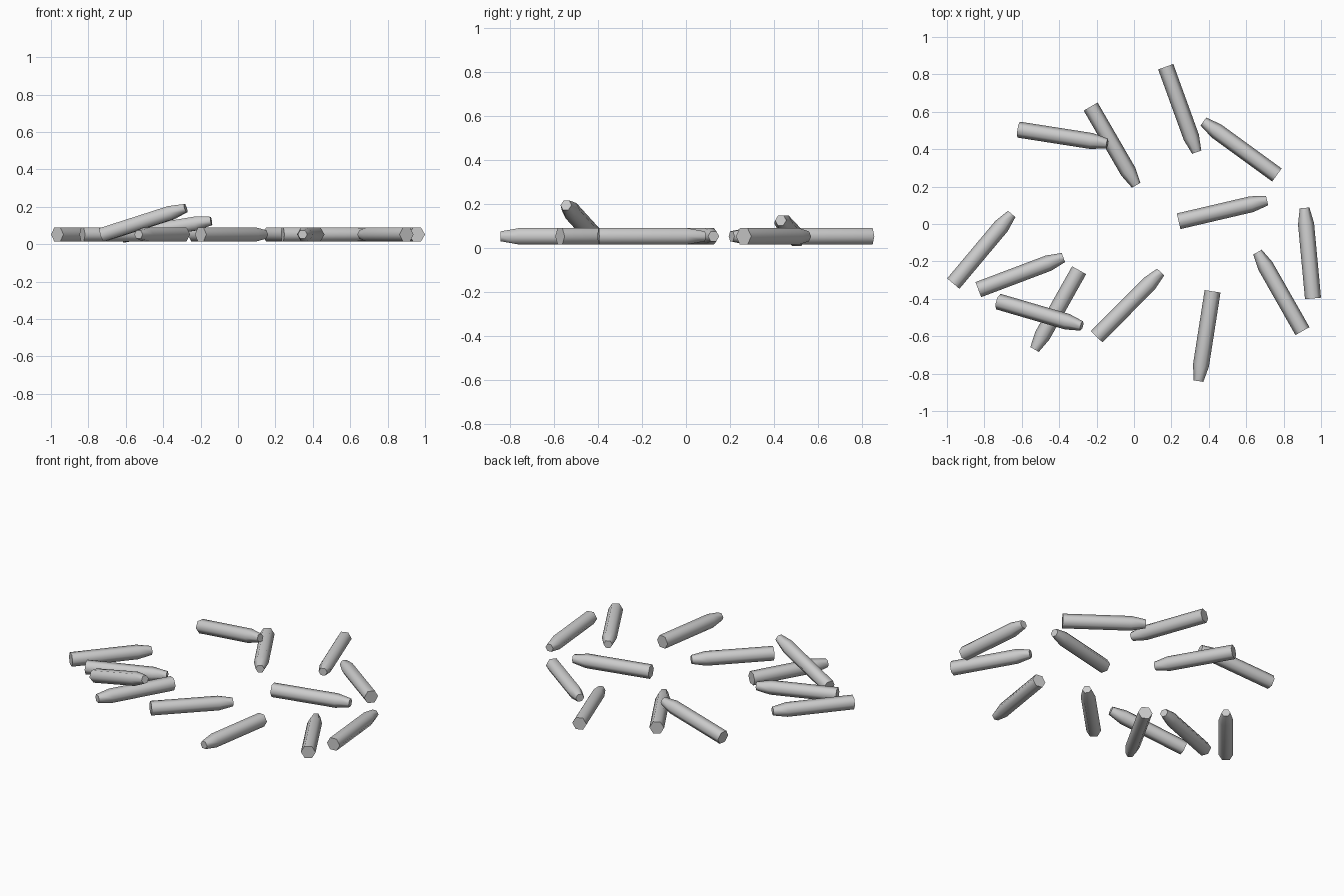
import bpy, bmesh, math
from mathutils import Vector, Matrix

if "Cube" in bpy.data.objects:
    bpy.data.objects.remove(bpy.data.objects["Cube"])

SIDES = 6
# profile of one stick: (position along length, radius)
LENGTH = 0.486
PROFILE = [(0, 0.043), (LENGTH - 0.085, 0.043), (LENGTH, 0.026)]


def stick(name, back, tip, roll=0.0):
    """Six-sided stick with a blunt tapered tip, aimed from back to tip."""
    back, tip = Vector(back), Vector(tip)
    x = (tip - back).normalized()
    y = Vector((0, 0, 1)).cross(x).normalized()
    z = x.cross(y)
    rot = Matrix((x, y, z)).transposed()
    mid = (back + tip) / 2
    bm = bmesh.new()
    rings = []
    for px, r in PROFILE:
        ring = []
        for i in range(SIDES):
            a = 2 * math.pi * i / SIDES + roll
            p = Vector((px - LENGTH / 2, r * math.cos(a), r * math.sin(a)))
            ring.append(bm.verts.new(rot @ p + mid))
        rings.append(ring)
    for a, b in zip(rings, rings[1:]):
        for i in range(SIDES):
            j = (i + 1) % SIDES
            bm.faces.new((a[i], a[j], b[j], b[i]))
    bm.faces.new(rings[0])
    bm.faces.new(rings[-1])
    bmesh.ops.recalc_face_normals(bm, faces=bm.faces)
    me = bpy.data.meshes.new(name)
    bm.to_mesh(me)
    bm.free()
    ob = bpy.data.objects.new(name, me)
    bpy.context.collection.objects.link(ob)
    # smooth sides, sharp end caps
    bpy.context.view_layer.objects.active = ob
    ob.select_set(True)
    bpy.ops.object.shade_smooth_by_angle(angle=math.radians(65))
    ob.select_set(False)


Z = 0.052
# sticks lying flat: back x, y, tip x, y
FLAT = [
    (0.17, 0.84, 0.335, 0.385),
    (0.76, 0.265, 0.375, 0.545),
    (-0.23, 0.625, 0.01, 0.21),
    (0.24, 0.015, 0.71, 0.125),
    (0.957, -0.397, 0.912, 0.085),
    (0.898, -0.568, 0.663, -0.155),
    (0.42, -0.36, 0.345, -0.84),
    (-0.197, -0.60, 0.14, -0.26),
    (-0.963, -0.315, -0.657, 0.05),
    (-0.83, -0.35, -0.38, -0.18),
    (-0.295, -0.25, -0.53, -0.668),
]
for n, (bx, by, tx, ty) in enumerate(FLAT, 1):
    stick(f"flat_stick_{n:02d}", (bx, by, Z), (tx, ty, Z))

# sticks leaning on others
stick("leaning_stick_back", (-0.62, 0.505, 0.045), (-0.14, 0.43, 0.125))
stick("leaning_stick_front", (-0.725, -0.415, 0.05), (-0.28, -0.545, 0.193))
